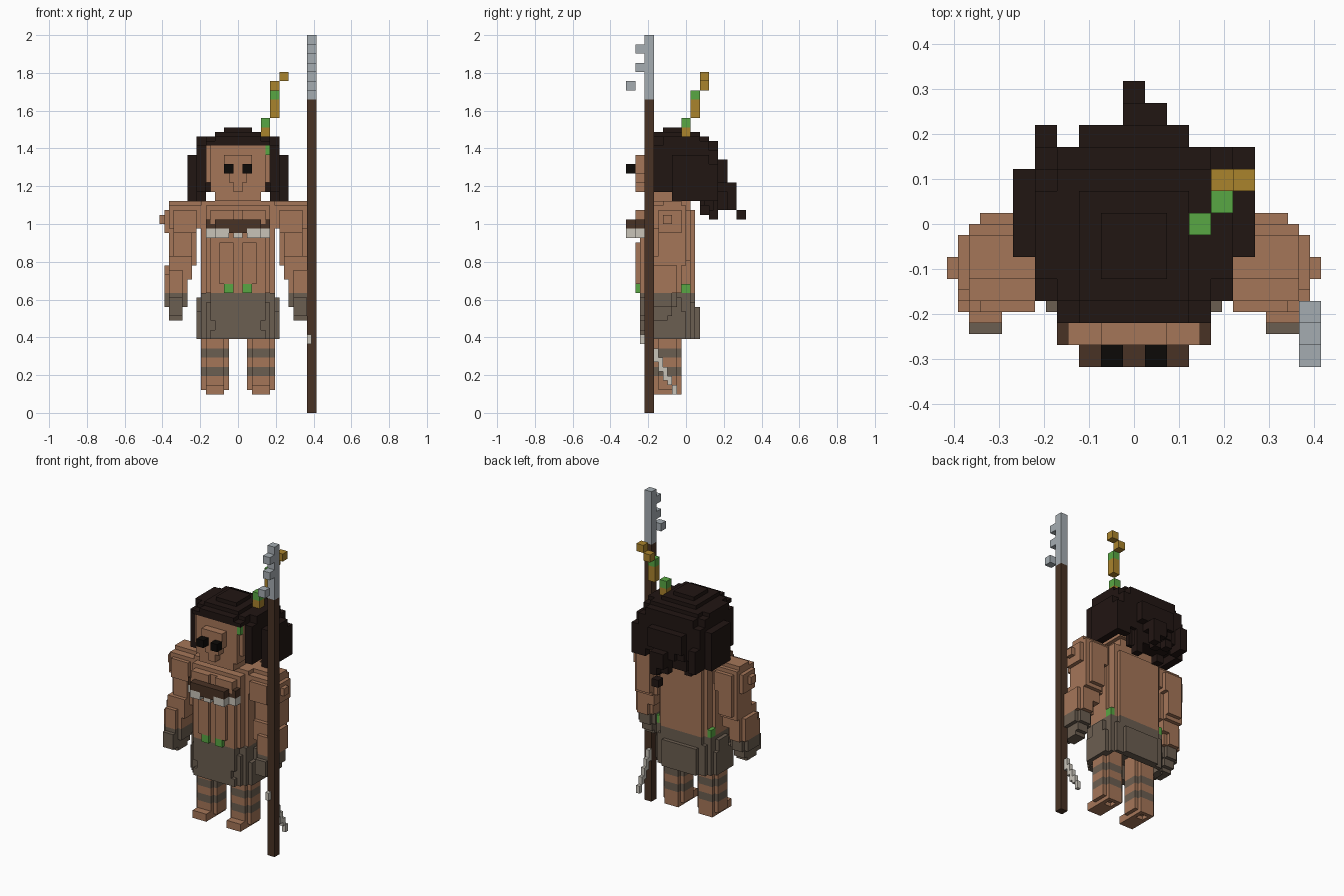
import bpy, bmesh

if "Cube" in bpy.data.objects:
    bpy.data.objects.remove(bpy.data.objects["Cube"])

U = 1 / 41  # half a block; all coordinates below are in this unit
DIRS = {  # outward direction -> corner loop of a unit cell face
    (1, 0, 0): [(1, 0, 0), (1, 1, 0), (1, 1, 1), (1, 0, 1)],
    (-1, 0, 0): [(0, 0, 0), (0, 0, 1), (0, 1, 1), (0, 1, 0)],
    (0, 1, 0): [(0, 1, 0), (0, 1, 1), (1, 1, 1), (1, 1, 0)],
    (0, -1, 0): [(0, 0, 0), (1, 0, 0), (1, 0, 1), (0, 0, 1)],
    (0, 0, 1): [(0, 0, 1), (1, 0, 1), (1, 1, 1), (0, 1, 1)],
    (0, 0, -1): [(0, 0, 0), (0, 1, 0), (1, 1, 0), (1, 0, 0)],
}


def material(name, *rgb):
    m = bpy.data.materials.new(name)
    m.diffuse_color = (*[c ** 2.2 for c in rgb], 1)
    m.use_nodes = True
    m.node_tree.nodes["Principled BSDF"].inputs["Base Color"].default_value = m.diffuse_color
    return m


SKIN = material("skin", .64, .46, .35)
HAIR = material("hair", .15, .11, .10)
CLOTH = material("cloth", .42, .37, .32)
WOOD = material("wood", .29, .21, .16)
METAL = material("metal", .64, .67, .69)
BONE = material("bone", .78, .76, .72)
GREEN = material("green", .35, .65, .27)
GOLD = material("gold", .66, .51, .19)
BLACK = material("black", .08, .07, .06)


def fill(boxes, mirror):
    """Unit cells inside boxes (x0,x1,y0,y1,z0,z1)."""
    cells = set()
    for x0, x1, y0, y1, z0, z1 in boxes:
        for x in range(x0, x1):
            for y in range(y0, y1):
                for z in range(z0, z1):
                    cells.add((x, y, z))
                    if mirror:
                        cells.add((-x - 1, y, z))
    return cells


def part(name, mat, boxes, mirror=False, cut=()):
    """Merge boxes, minus the cut boxes, into one blocky outer skin."""
    cells = fill(boxes, mirror) - fill(cut, mirror)
    bm, verts = bmesh.new(), {}
    for c in cells:
        for d, loop in DIRS.items():
            if tuple(a + b for a, b in zip(c, d)) in cells:
                continue
            face = []
            for k in loop:
                p = tuple(a + b for a, b in zip(c, k))
                if p not in verts:
                    verts[p] = bm.verts.new([v * U for v in p])
                face.append(verts[p])
            bm.faces.new(face)
    me = bpy.data.meshes.new(name)
    bm.to_mesh(me)
    bm.free()
    me.materials.append(mat)
    bpy.context.collection.objects.link(bpy.data.objects.new(name, me))


# Head with brow, nose, chin and neck
part("head", SKIN, [
    (-7, 7, -8, 3, 50, 58), (-6, 6, -9, 2, 48, 58), (-3, 3, -11, -9, 52, 56),
    (-1, 1, -11, -9, 48, 52), (-2, 2, -11, -9, 50, 52),
    (-5, 5, -9, 1, 46, 48), (-3, 3, -7, 1, 44, 46)])
part("eyes", BLACK, [(1, 3, -13, -11, 52, 54)], True)

# Hair: domed cap, side curtains, ragged back locks
part("hair_cap", HAIR, [
    (-3, 3, -5, 1, 60, 62), (-5, 5, -7, 3, 60, 61), (-9, 9, -5, 3, 58, 60),
    (-7, 7, -7, 5, 58, 60), (-5, 5, -9, 5, 58, 60), (-7, 7, -9, -7, 58, 59),
    (-7, 7, 5, 7, 56, 59)])
part("hair_sides", HAIR, [
    (7, 9, -7, 1, 48, 58), (7, 9, 1, 5, 48, 59), (9, 11, -3, 5, 46, 56)], True)
part("hair_back", HAIR, [
    (-9, 9, 3, 7, 48, 57), (-5, 5, 3, 7, 45, 48), (-5, 5, 7, 9, 48, 55),
    (7, 11, 5, 7, 46, 54), (-9, -7, 5, 9, 46, 52), (-1, 1, 9, 11, 46, 50),
    (-1, 1, 11, 13, 42, 44), (1, 3, 9, 11, 44, 50), (-5, -3, 3, 5, 43, 46),
    (3, 5, 5, 7, 42, 46), (-1, 1, 7, 9, 44, 48)],
    cut=[(-5, -3, 8, 9, 48, 50), (3, 5, 7, 9, 48, 50), (4, 6, 4, 6, 44, 60)])

# Torso with chest, ribs and stomach
part("torso", SKIN, [
    (0, 8, -7, -1, 26, 46), (0, 7, -9, 1, 26, 45), (0, 6, -10, 2, 26, 44),
    (1, 6, -11, -9, 41, 44), (1, 4, -11, -9, 28, 37),
    (0, 7, -6, 1, 44, 46)], True)

# Arms
part("arms", SKIN, [
    (7, 15, -5, -1, 40, 46), (8, 15, -7, 0, 40, 45), (9, 14, -8, 1, 39, 44),
    (10, 16, -6, -1, 39, 44), (16, 17, -5, -3, 41, 43),
    (9, 14, -6, -1, 32, 40), (10, 15, -6, 0, 32, 40), (10, 14, -7, 1, 33, 39),
    (10, 15, -8, -1, 29, 34), (11, 16, -8, -2, 26, 30), (12, 15, -9, -1, 26, 31),
    (12, 16, -7, -2, 26, 32)], True)
part("hand_wraps", CLOTH, [
    (11, 16, -8, -3, 23, 26), (12, 15, -9, -2, 23, 26), (12, 15, -10, -3, 21, 25),
    (12, 15, -8, -4, 20, 21)], True)

# Ragged skirt with leaf trim, open underneath
part("skirt", CLOTH, [
    (0, 8, -8, 1, 16, 26), (0, 9, -7, 0, 16, 22), (0, 6, -10, 2, 16, 26),
    (0, 7, -9, 2, 16, 24), (0, 5, -10, 3, 16, 23), (8, 9, -5, -1, 22, 25)], True,
    cut=[(0, 7, -8, 1, 16, 20), (5, 6, -10, -9, 18, 20)])
part("leaf_trim", GREEN, [
    (1, 3, -11, -9, 26, 28), (7, 8, -1, 1, 26, 28)], True)

# Legs, leg wraps and feet
for name, mat, spans in (("legs", SKIN, [(6, 8), (10, 12), (14, 20)]),
                         ("leg_wraps", CLOTH, [(8, 10), (12, 14)])):
    part(name, mat, [b for z0, z1 in spans for b in (
        (2, 8, -6, -2, z0, z1), (3, 7, -7, -1, z0, z1))], True)
part("feet", SKIN, [(3, 7, -9, -1, 4, 6), (2, 8, -6, -2, 5, 6)], True,
     cut=[(4, 6, -4, -2, 4, 5)])

# Necklace with teeth
part("necklace", WOOD, [
    (5, 7, -11, -9, 40, 42), (0, 5, -13, -11, 40, 42), (0, 2, -13, -11, 39, 40)], True)
part("necklace_teeth", BONE, [
    (5, 7, -11, -9, 38, 40), (2, 5, -13, -11, 38, 40), (0, 1, -13, -11, 38, 39)], True)

# Spear: shaft, blade with barbs, hanging cord
part("spear_shaft", WOOD, [(15, 17, -9, -7, 0, 68)])
part("spear_blade", METAL, [
    (15, 17, -9, -7, 68, 82), (15, 17, -11, -9, 78, 80),
    (15, 17, -11, -9, 74, 76), (15, 17, -13, -11, 70, 72)])
cord = [(15, 16, -10, -7, 15, 17)]
for i in range(6):
    cord.append((15, 16, -8 + i, -7 + i, 13 - 2 * i + (i > 3), 16 - 2 * i))
part("spear_cord", BONE, cord)

# Feather and green hair tie
part("feather_green", GREEN, [
    (5, 7, -9, -7, 56, 58), (5, 7, -1, 1, 62, 64), (7, 9, 1, 3, 68, 70)])
part("feather_gold", GOLD, [
    (5, 7, -1, 1, 60, 62), (7, 9, 1, 3, 64, 68),
    (7, 9, 3, 5, 70, 72), (9, 11, 3, 5, 72, 74)])
